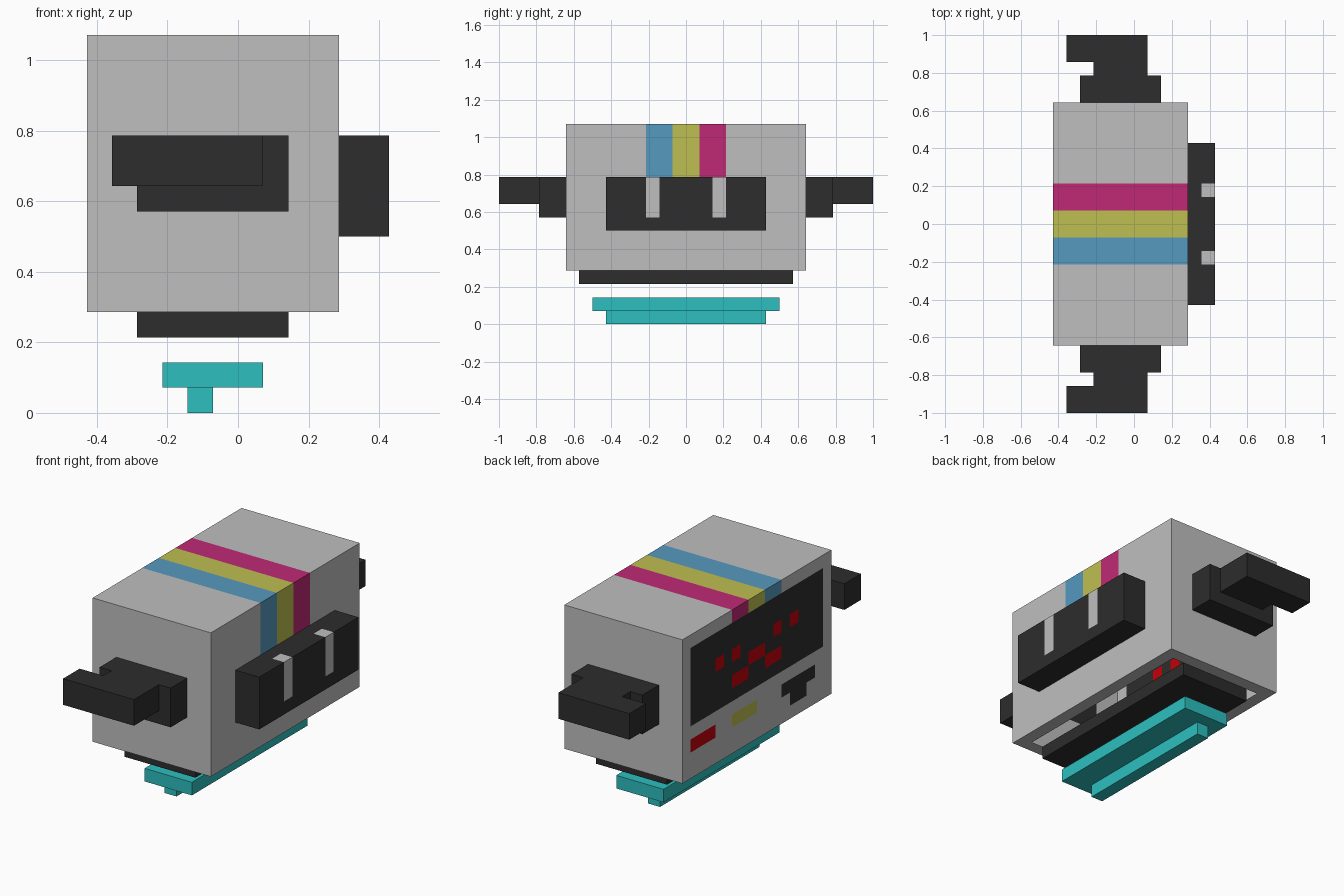
import bpy, bmesh
from mathutils import Vector

if "Cube" in bpy.data.objects:
    bpy.data.objects.remove(bpy.data.objects["Cube"], do_unlink=True)

U = 1 / 14  # one block unit; all sizes below are in block units

COLOURS = {
    "light_grey": (0.521, 0.521, 0.521),
    "charcoal": (0.026, 0.026, 0.026),
    "teal": (0.026, 0.521, 0.521),
    "sky_blue": (0.093, 0.319, 0.521),
    "mustard_yellow": (0.521, 0.521, 0.084),
    "magenta": (0.521, 0.023, 0.178),
    "red": (0.55, 0.0, 0.003),
}
MATS = {}
for mat_name, rgb in COLOURS.items():
    m = bpy.data.materials.new(mat_name)
    m.use_nodes = True
    m.diffuse_color = (*rgb, 1)
    bsdf = next(n for n in m.node_tree.nodes if n.type == "BSDF_PRINCIPLED")
    bsdf.inputs["Base Color"].default_value = (*rgb, 1)
    MATS[mat_name] = m


def finish(name, bm, colours):
    """Scale block units to world units and make the object."""
    bmesh.ops.scale(bm, vec=(U, U, U), verts=bm.verts)
    me = bpy.data.meshes.new(name)
    bm.to_mesh(me)
    bm.free()
    for c in colours:
        me.materials.append(MATS[c])
    ob = bpy.data.objects.new(name, me)
    bpy.context.collection.objects.link(ob)
    return ob


def box(name, lo, hi, colours, paint=None):
    """Box from lo to hi; paint(centre, normal) gives a colour, or None for an opening."""
    lo, hi = Vector(lo), Vector(hi)
    bm = bmesh.new()
    bmesh.ops.create_cube(bm, size=1)
    bmesh.ops.scale(bm, vec=hi - lo, verts=bm.verts)
    bmesh.ops.translate(bm, vec=(lo + hi) / 2, verts=bm.verts)
    if paint:
        # Cut the faces on the unit grid, then colour each square by rule
        for axis in range(3):
            normal = Vector([float(i == axis) for i in range(3)])
            for k in range(int(lo[axis]) + 1, int(hi[axis])):
                bmesh.ops.bisect_plane(bm, geom=bm.verts[:] + bm.edges[:] + bm.faces[:],
                                       plane_co=normal * k, plane_no=normal)
        bm.normal_update()
        openings = []
        for f in bm.faces:
            colour = paint(f.calc_center_median(), f.normal)
            if colour is None:
                openings.append(f)
            else:
                f.material_index = colours.index(colour)
        bmesh.ops.delete(bm, geom=openings, context="FACES")
    return finish(name, bm, colours)


def display_colour(u, v):
    """Control panel side: u counts from the back edge, v down from the top."""
    if 1 < u < 17 and 1 < v < 7:
        eyes = int(v) == 3 and int(u) in (4, 6, 11, 13)
        mouth = (int(v) == 4 and 8 < u < 10) or (int(v) == 5 and (6 < u < 8 or 10 < u < 12))
        return "red" if eyes or mouth else "charcoal"
    if int(v) == 8:
        if 1 < u < 4:
            return "red"
        if 6 < u < 9:
            return "mustard_yellow"
        if 12 < u < 16:
            return "charcoal"
    if int(v) == 9 and 13 < u < 15:
        return "charcoal"
    return None


def body_colour(c, n):
    # Openings where the base, the arms and the side pack join the hollow shell
    if n.z < -0.5 and -5 < c.x < 3 and abs(c.y) < 8:
        return None
    if abs(n.y) > 0.5 and -4 < c.x < 2 and 8 < c.z < 11:
        return None
    if n.x > 0.5 and abs(c.y) < 6 and 7 < c.z < 11:
        return None
    if n.x < -0.5:
        panel = display_colour(9 - c.y, 15 - c.z)
        if panel:
            return panel
    # Three stripes over the top and a little way down the sides
    low = 11 if n.x > 0.5 else 14
    if abs(c.y) < 3 and c.z > low:
        return "sky_blue" if c.y < -1 else "mustard_yellow" if c.y < 1 else "magenta"
    return "light_grey"


def pack_colour(c, n):
    # Two straps on the outer face, turning over the top edge
    strap = 2 < abs(c.y) < 3 and c.x > 5 and c.z > 8
    return "light_grey" if strap else "charcoal"


# Body shell and side pack
box("body", (-6, -9, 4), (4, 9, 15),
    ["light_grey", "charcoal", "red", "sky_blue", "mustard_yellow", "magenta"], body_colour)
box("side_pack", (4, -6, 7), (6, 6, 11), ["charcoal", "light_grey"], pack_colour)

# Base plate and floating hover runner
box("base_plate", (-4, -8, 3), (2, 8, 4), ["charcoal"])
box("hover_plate", (-3, -7, 1), (1, 7, 2), ["teal"])
box("hover_keel", (-2, -6, 0), (-1, 6, 1), ["teal"])

# Arms: a shoulder block and a hooked hand at each end
HAND = [(-3, 11), (1, 11), (1, 14), (-5, 14), (-5, 12), (-3, 12)]
for side, s in (("front", -1), ("back", 1)):
    y0, y1 = sorted((9 * s, 11 * s))
    box(side + "_shoulder", (-4, y0, 8), (2, y1, 11), ["charcoal"])
    bm = bmesh.new()
    face = bm.faces.new([bm.verts.new((x, y * s, 9)) for x, y in HAND])
    top = bmesh.ops.extrude_face_region(bm, geom=[face])
    bmesh.ops.translate(bm, vec=(0, 0, 2),
                        verts=[g for g in top["geom"] if isinstance(g, bmesh.types.BMVert)])
    bmesh.ops.recalc_face_normals(bm, faces=bm.faces)
    finish(side + "_hand", bm, ["charcoal"])
